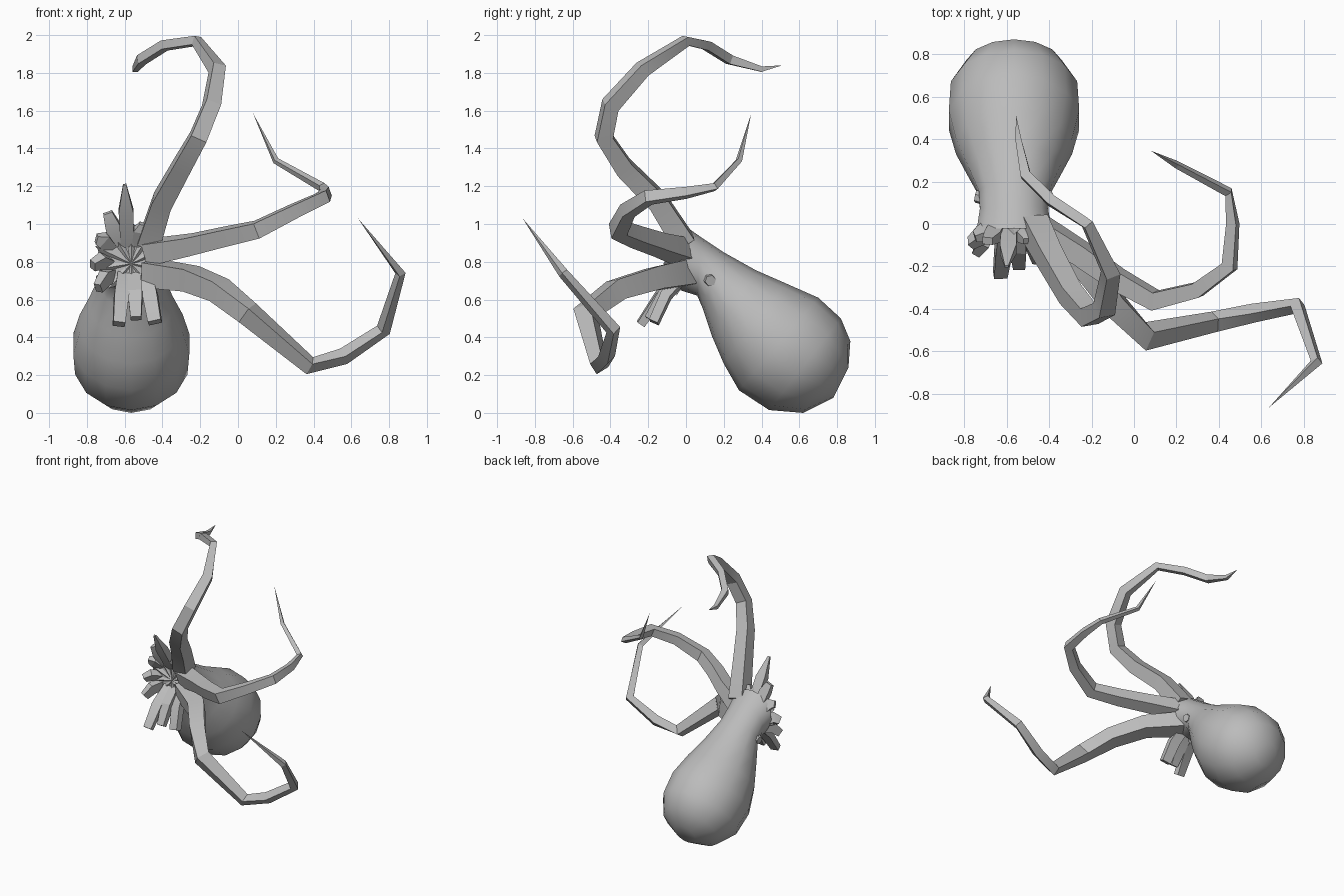
import bpy, bmesh, math
from mathutils import Vector

if "Cube" in bpy.data.objects:
    bpy.data.objects.remove(bpy.data.objects["Cube"])

skin = bpy.data.materials.new("grey_skin")
skin.diffuse_color = (0.5, 0.5, 0.5, 1)
skin.use_nodes = True
skin.node_tree.nodes["Principled BSDF"].inputs["Base Color"].default_value = skin.diffuse_color
CX = -0.565  # body centre line


def finish(name, bm, angle=40):
    bmesh.ops.recalc_face_normals(bm, faces=bm.faces)
    mesh = bpy.data.meshes.new(name)
    bm.to_mesh(mesh)
    bm.free()
    ob = bpy.data.objects.new(name, mesh)
    bpy.context.collection.objects.link(ob)
    mesh.materials.append(skin)
    bpy.ops.object.select_all(action='DESELECT')
    ob.select_set(True)
    bpy.context.view_layer.objects.active = ob
    bpy.ops.object.shade_smooth_by_angle(angle=math.radians(angle))
    return ob


def loft(name, rings, angle=40):
    """Skin a list of equally sized point rings and cap both ends."""
    bm = bmesh.new()
    loops = [[bm.verts.new(p) for p in ring] for ring in rings]
    n = len(loops[0])
    for a, b in zip(loops, loops[1:]):
        for i in range(n):
            j = (i + 1) % n
            bm.faces.new((a[i], a[j], b[j], b[i]))
    bm.faces.new(loops[0])
    bm.faces.new(loops[-1])
    bmesh.ops.remove_doubles(bm, verts=bm.verts, dist=0.0005)
    return finish(name, bm, angle)


def tube(name, path, radii, sides=4, flat=1.0, angle=25):
    """Tapered tube with its cross-section carried along the path."""
    pts = [Vector(p) for p in path]
    rings = []
    side = None
    for k, p in enumerate(pts):
        d = (pts[min(k + 1, len(pts) - 1)] - pts[max(k - 1, 0)]).normalized()
        if side is None:
            side = d.cross(Vector((0, 1, 0.2)))
        side = (side - d * side.dot(d)).normalized()
        up = d.cross(side)
        ring = []
        for i in range(sides):
            t = math.tau * (i + 0.5) / sides
            ring.append(p + radii[k] * (side * math.cos(t) + up * flat * math.sin(t)))
        rings.append(ring)
    return loft(name, rings, angle)


# Bulbous mantle: (upper y, z), (lower y, z), half width
sections = [
    ((-0.02, 1.00), (-0.03, 0.65), 0.18),
    ((0.08, 0.93), (0.06, 0.62), 0.165),
    ((0.20, 0.85), (0.09, 0.55), 0.17),
    ((0.37, 0.755), (0.14, 0.40), 0.225),
    ((0.53, 0.685), (0.20, 0.26), 0.28),
    ((0.70, 0.61), (0.28, 0.12), 0.315),
    ((0.82, 0.50), (0.44, 0.015), 0.305),
    ((0.87, 0.38), (0.62, 0.0), 0.23),
    ((0.86, 0.24), (0.78, 0.08), 0.09),
]
rings = []
for (uy, uz), (ly, lz), w in sections:
    ring = []
    for i in range(14):
        t = math.tau * i / 14
        c = (1 + math.cos(t)) / 2
        ring.append((CX + w * math.sin(t), ly + (uy - ly) * c, lz + (uz - lz) * c))
    rings.append(ring)
loft("mantle", rings)

# Three long curling arms
tube("upper_arm",
     [(-0.47, -0.01, 0.90), (-0.40, -0.15, 1.12), (-0.30, -0.33, 1.30), (-0.21, -0.435, 1.46),
      (-0.14, -0.40, 1.63), (-0.11, -0.23, 1.82), (-0.22, 0.0, 1.97), (-0.39, 0.11, 1.945),
      (-0.51, 0.23, 1.87), (-0.545, 0.40, 1.82), (-0.555, 0.51, 1.84)],
     [0.085, 0.075, 0.068, 0.062, 0.058, 0.05, 0.034, 0.034, 0.034, 0.02, 0.0])
tube("middle_arm",
     [(-0.47, -0.01, 0.85), (-0.25, -0.14, 0.89), (-0.08, -0.26, 0.93), (0.10, -0.36, 0.97),
      (0.30, -0.31, 1.07), (0.45, -0.20, 1.14), (0.465, 0.0, 1.165), (0.445, 0.15, 1.195),
      (0.20, 0.28, 1.335), (0.08, 0.345, 1.585)],
     [0.085, 0.07, 0.065, 0.06, 0.05, 0.045, 0.035, 0.025, 0.018, 0.0])
tube("lower_arm",
     [(-0.47, -0.01, 0.74), (-0.25, -0.17, 0.71), (-0.10, -0.37, 0.65), (0.05, -0.53, 0.53),
      (0.38, -0.46, 0.25), (0.56, -0.42, 0.30), (0.77, -0.385, 0.44), (0.86, -0.65, 0.74),
      (0.635, -0.865, 1.03)],
     [0.095, 0.085, 0.078, 0.07, 0.05, 0.045, 0.04, 0.028, 0.0])

# Short arm stumps fanning round the mouth: end point, end radius
stumps = [
    ((-0.60, -0.20, 1.21), 0.012), ((-0.69, -0.08, 1.06), 0.035),
    ((-0.50, -0.08, 1.00), 0.03), ((-0.75, -0.06, 0.92), 0.035),
    ((-0.77, -0.09, 0.78), 0.04), ((-0.74, -0.13, 0.66), 0.04),
    ((-0.63, -0.24, 0.47), 0.045), ((-0.54, -0.20, 0.50), 0.04),
    ((-0.44, -0.17, 0.48), 0.05),
]
mouth = Vector((CX, -0.02, 0.80))
for end, r in stumps:
    e = Vector(end)
    base = mouth.lerp(Vector((e.x, 0.0, max(0.68, min(e.z, 0.95)))), 0.6)
    mid = base.lerp(e, 0.5) + Vector((0, -0.015, 0.02))
    tube("arm_stump", [base, mid, e], [0.05, 0.055, r], 4, 0.7, 20)

# Pleated mouth disc on the front
bm = bmesh.new()
hub = bm.verts.new((CX, -0.03, 0.79))
back = bm.verts.new((CX, 0.05, 0.80))
rim = []
for i in range(20):
    t = math.tau * i / 20
    r = 0.20 if i % 2 else 0.14
    rim.append(bm.verts.new((CX + r * math.cos(t), -0.05 if i % 2 else -0.01, 0.82 + r * math.sin(t))))
for i in range(20):
    a, b = rim[i], rim[(i + 1) % 20]
    bm.faces.new((hub, a, b))
    bm.faces.new((back, b, a))
finish("mouth_disc", bm, 20)

# Small eyes on both sides of the neck
for s in (-1, 1):
    tube("eye", [(CX + s * 0.13, 0.12, 0.71), (CX + s * 0.18, 0.13, 0.70)], [0.035, 0.03], 6)
